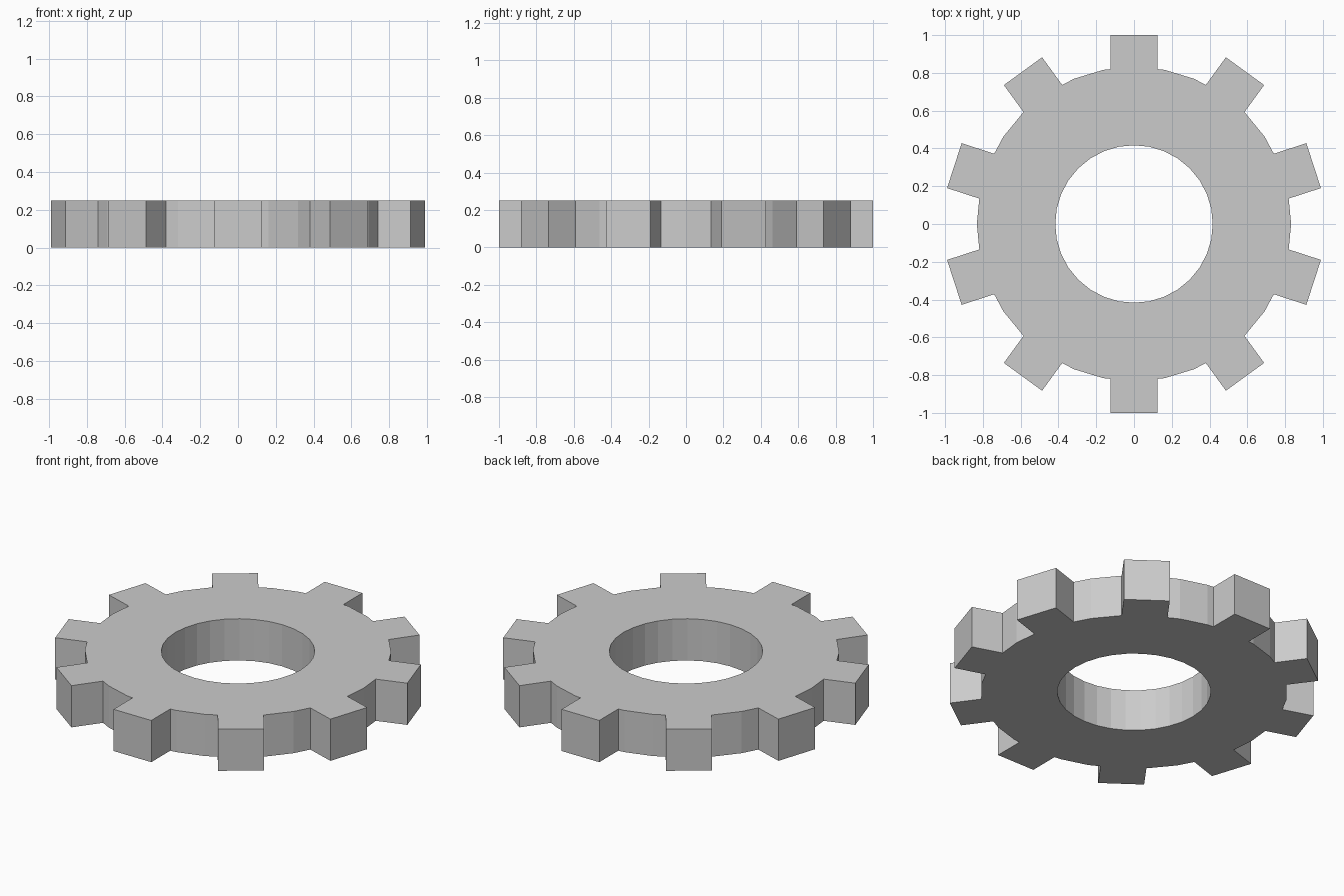
import bpy, bmesh
from math import sin, cos, pi, asin, radians

if "Cube" in bpy.data.objects:
    bpy.data.objects.remove(bpy.data.objects["Cube"])

TEETH, SIDES = 10, 32
ROOT, HOLE, TIP = 0.832, 0.417, 1.0
HALF_W, HEIGHT = 0.125, 0.25
STEP = 2 * pi / SIDES
PITCH = 2 * pi / TEETH


def rim_radius(a):
    # distance to the 32-sided rim in direction a
    return ROOT * cos(STEP / 2) / cos(a % STEP - STEP / 2)


def polar(r, a):
    return (r * cos(a), r * sin(a))


def root_angle(centre, side):
    # angle where a tooth flank meets the rim
    a = centre
    for _ in range(8):
        a = centre + side * asin(HALF_W / rim_radius(a))
    return a


# Toothed outline, counter-clockwise from the rear tooth
outline = []
for i in range(TEETH):
    c = pi / 2 + i * PITCH
    a0, a1 = root_angle(c, -1), root_angle(c, 1)
    outline.append(polar(rim_radius(a0), a0))
    for s in (-1, 1):
        outline.append((TIP * cos(c) - s * HALF_W * sin(c),
                        TIP * sin(c) + s * HALF_W * cos(c)))
    outline.append(polar(rim_radius(a1), a1))
    end = root_angle(c + PITCH, -1)
    outline += [polar(ROOT, k * STEP) for k in range(3 * SIDES)
                if a1 + 0.001 < k * STEP < end - 0.001]

bore = [polar(HOLE, k * STEP) for k in range(SIDES)]

# Fill between outline and bore, then extrude up
bm = bmesh.new()
edges = []
for loop in (outline, bore):
    vs = [bm.verts.new((x, y, 0)) for x, y in loop]
    edges += [bm.edges.new((vs[i - 1], vs[i])) for i in range(len(vs))]
bmesh.ops.triangle_fill(bm, edges=edges, use_beauty=True, normal=(0, 0, -1))
res = bmesh.ops.extrude_face_region(bm, geom=bm.faces[:], use_keep_orig=True)
top = [v for v in res["geom"] if isinstance(v, bmesh.types.BMVert)]
bmesh.ops.translate(bm, verts=top, vec=(0, 0, HEIGHT))
bmesh.ops.recalc_face_normals(bm, faces=bm.faces[:])
bmesh.ops.dissolve_limit(bm, angle_limit=radians(0.5), verts=[],
                         edges=[e for e in bm.edges if len(e.link_faces) == 2
                                and e.calc_face_angle(1) < 0.005])

mesh = bpy.data.meshes.new("gear_wheel")
bm.to_mesh(mesh)
bm.free()
gear = bpy.data.objects.new("gear_wheel", mesh)
bpy.context.collection.objects.link(gear)
